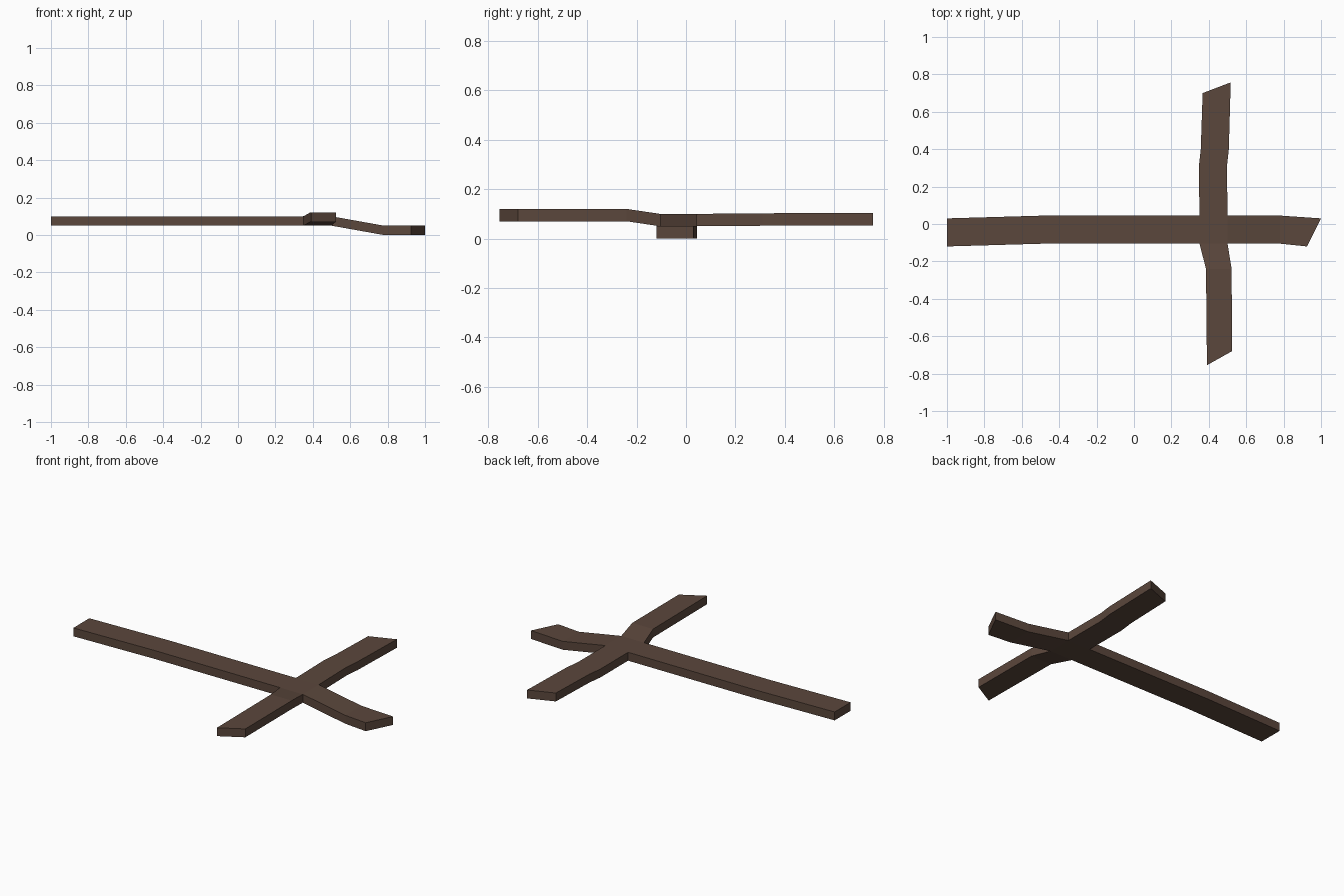
import bpy, bmesh

if "Cube" in bpy.data.objects:
    bpy.data.objects.remove(bpy.data.objects["Cube"])

THICK = 0.05
mat = bpy.data.materials.new("dark brown wood")
mat.diffuse_color = (0.105, 0.063, 0.045, 1)
mat.use_nodes = True
mat.node_tree.nodes["Principled BSDF"].inputs["Base Color"].default_value = mat.diffuse_color

bm = bmesh.new()

# Square joint where the planks cross
joint = [bm.verts.new(p) for p in
         ((0.35, -0.105, 0.05), (0.50, -0.105, 0.05), (0.50, 0.045, 0.05), (0.35, 0.045, 0.05))]
bm.faces.new(joint)


def arm(a, b, stations):
    """Extend a strip from joint edge a-b through pairs of edge points at height z."""
    for (ax, ay), (bx, by), z in stations:
        na, nb = bm.verts.new((ax, ay, z)), bm.verts.new((bx, by, z))
        bm.faces.new((a, na, nb, b))
        a, b = na, nb


sw, se, ne, nw = joint
# Long arm to the left
arm(nw, sw, [((-0.48, 0.045), (-0.48, -0.105), 0.05), ((-1.0, 0.03), (-1.0, -0.12), 0.05)])
# Short drooping tip to the right
arm(se, ne, [((0.78, -0.105), (0.78, 0.045), 0.0), ((0.925, -0.12), (1.0, 0.03), 0.0)])
# Back arm
arm(ne, nw, [((0.497, 0.31), (0.347, 0.31), 0.052), ((0.507, 0.40), (0.357, 0.40), 0.053),
             ((0.517, 0.757), (0.367, 0.70), 0.053)])
# Raised front arm
arm(sw, se, [((0.385, -0.24), (0.522, -0.24), 0.07), ((0.39, -0.755), (0.524, -0.68), 0.07)])

# Give the outline its plank thickness, straight up
ext = bmesh.ops.extrude_face_region(bm, geom=bm.faces[:], use_keep_orig=True)
for v in ext["geom"]:
    if isinstance(v, bmesh.types.BMVert):
        v.co.z += THICK
bmesh.ops.recalc_face_normals(bm, faces=bm.faces[:])

mesh = bpy.data.meshes.new("crossed_planks")
bm.to_mesh(mesh)
bm.free()
mesh.materials.append(mat)
bpy.context.collection.objects.link(bpy.data.objects.new("crossed_planks", mesh))
